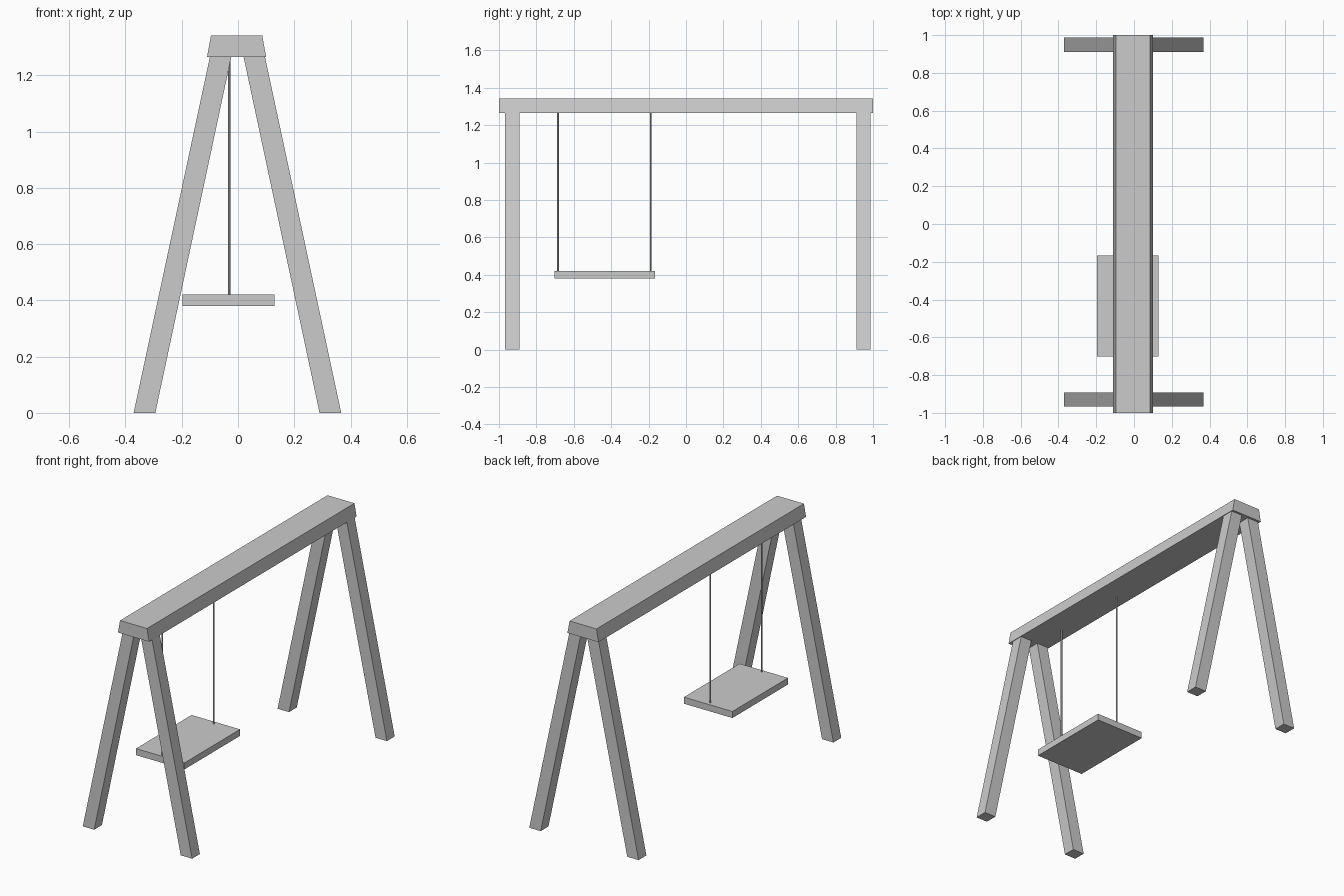
import bpy, bmesh

if "Cube" in bpy.data.objects:
    bpy.data.objects.remove(bpy.data.objects["Cube"])


def prism(name, profile, y0, y1):
    """Extrude an (x, z) outline along y."""
    bm = bmesh.new()
    face = bm.faces.new([bm.verts.new((x, y0, z)) for x, z in profile])
    ext = bmesh.ops.extrude_face_region(bm, geom=[face])
    moved = [v for v in ext["geom"] if isinstance(v, bmesh.types.BMVert)]
    bmesh.ops.translate(bm, verts=moved, vec=(0, y1 - y0, 0))
    bmesh.ops.recalc_face_normals(bm, faces=bm.faces)
    mesh = bpy.data.meshes.new(name)
    bm.to_mesh(mesh)
    bm.free()
    obj = bpy.data.objects.new(name, mesh)
    bpy.context.collection.objects.link(obj)
    return obj


BEAM_BOTTOM, BEAM_TOP = 1.265, 1.342
SEAT_BOTTOM, SEAT_TOP = 0.38, 0.42

# Top beam with slanted sides
prism("top_beam", [(-0.11, BEAM_BOTTOM), (0.10, BEAM_BOTTOM),
                   (0.086, BEAM_TOP), (-0.096, BEAM_TOP)], -1, 1)

# Slanted legs, one pair at each end
for end, y in (("front", -0.929), ("back", 0.949)):
    for side, s in (("left", -1), ("right", 1)):
        outline = [(0.369, 0), (0.292, 0), (0.022, BEAM_BOTTOM), (0.098, BEAM_BOTTOM)]
        prism(f"{end}_{side}_leg", [(s * x - 0.002, z) for x, z in outline],
              y - 0.0375, y + 0.0375)

# Seat board
prism("seat", [(-0.197, SEAT_BOTTOM), (0.13, SEAT_BOTTOM),
               (0.13, SEAT_TOP), (-0.197, SEAT_TOP)], -0.702, -0.166)

# Ropes from beam to seat
for end, y in (("front", -0.684), ("back", -0.189)):
    bpy.ops.mesh.primitive_cylinder_add(
        vertices=8, radius=0.0045, depth=BEAM_BOTTOM - SEAT_TOP,
        location=(-0.031, y, (BEAM_BOTTOM + SEAT_TOP) / 2))
    bpy.context.object.name = f"{end}_rope"
